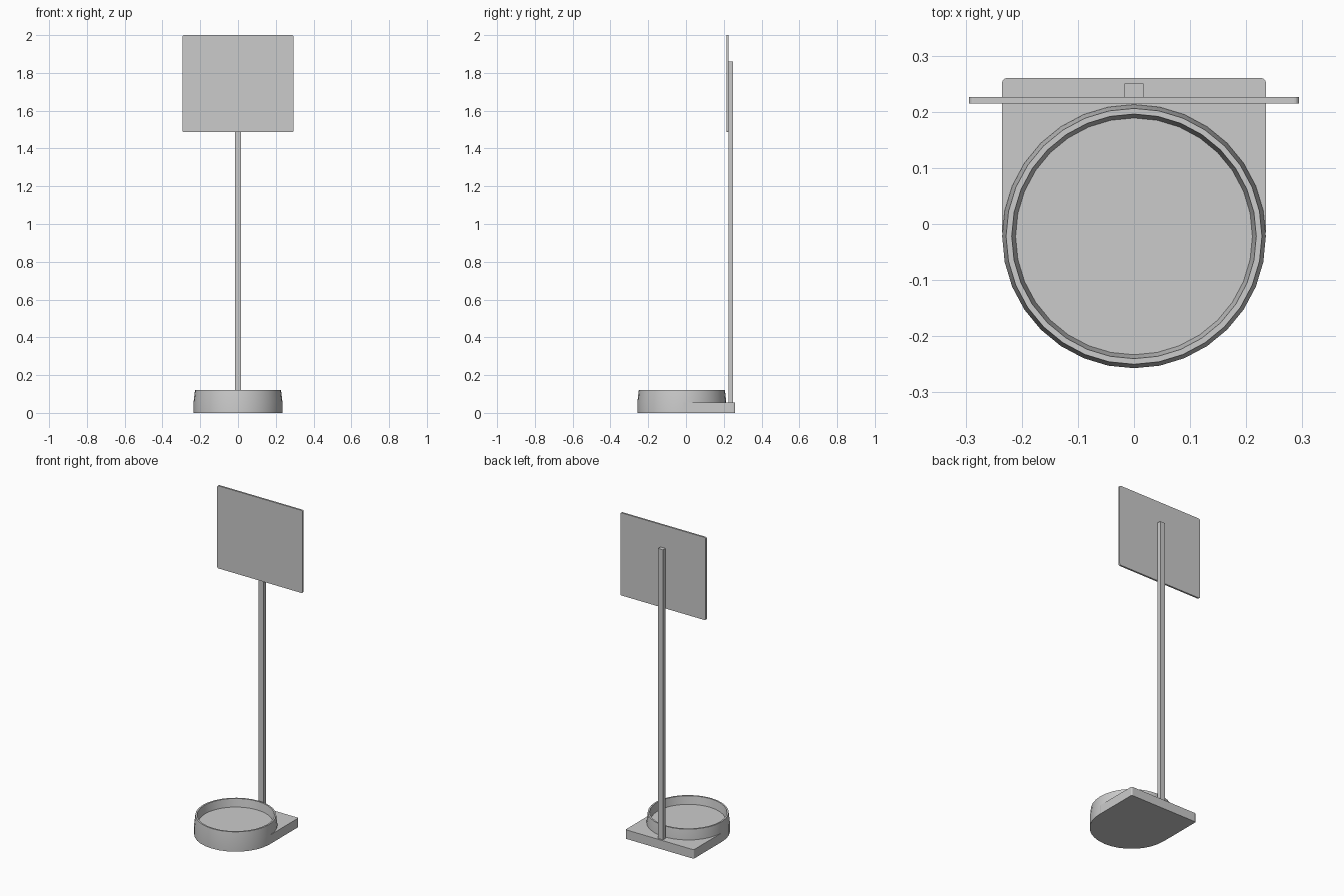
import bpy, bmesh, math

cube = bpy.data.objects.get("Cube")
if cube:
    bpy.data.objects.remove(cube)

grey = bpy.data.materials.new("plain grey")
grey.use_nodes = True
colour = (0.6, 0.6, 0.6, 1)
grey.diffuse_color = colour
grey.node_tree.nodes["Principled BSDF"].inputs["Base Color"].default_value = colour


def finish(name, bm):
    mesh = bpy.data.meshes.new(name)
    bmesh.ops.recalc_face_normals(bm, faces=bm.faces)
    bm.to_mesh(mesh)
    bm.free()
    mesh.materials.append(grey)
    obj = bpy.data.objects.new(name, mesh)
    bpy.context.collection.objects.link(obj)
    return obj


def box(name, x, y, z, round_axis=None, radius=0.008):
    """Box between limits, with the edges along one axis rounded."""
    bm = bmesh.new()
    bmesh.ops.create_cube(bm, size=1)
    for v in bm.verts:
        for i, (low, high) in enumerate((x, y, z)):
            v.co[i] = low if v.co[i] < 0 else high
    if round_axis is not None:
        edges = [e for e in bm.edges
                 if abs((e.verts[0].co - e.verts[1].co).normalized()[round_axis]) > 0.9]
        bmesh.ops.bevel(bm, geom=edges, offset=radius, segments=3,
                        profile=0.5, affect='EDGES')
    return finish(name, bm)


def lathe(name, profile, centre_y, sides):
    """Spin a (radius, height) profile; both ends are closed with flat caps."""
    bm = bmesh.new()
    rings = []
    for r, z in profile:
        rings.append([bm.verts.new((r * math.cos(a), centre_y + r * math.sin(a), z))
                      for a in (math.tau * i / sides for i in range(sides))])
    for low, high in zip(rings, rings[1:]):
        for i in range(sides):
            j = (i + 1) % sides
            bm.faces.new((low[i], low[j], high[j], high[i]))
    bm.faces.new(rings[0])
    bm.faces.new(rings[-1])
    return finish(name, bm)


# Round tray with a raised, slightly tapered rim
tray = lathe("round_tray",
             [(0.235, 0), (0.235, 0.06), (0.228, 0.12), (0.218, 0.12), (0.211, 0.07)],
             -0.022, 32)
bpy.context.view_layer.objects.active = tray
tray.select_set(True)
bpy.ops.object.shade_smooth_by_angle(angle=math.radians(30))

# Flat foot behind the tray, upright post and panel
box("rear_foot", (-0.235, 0.235), (-0.022, 0.26), (0, 0.056), round_axis=2)
box("post", (-0.017, 0.017), (0.225, 0.25), (0.05, 1.86))
box("panel", (-0.294, 0.294), (0.215, 0.226), (1.486, 2.0), round_axis=1)
